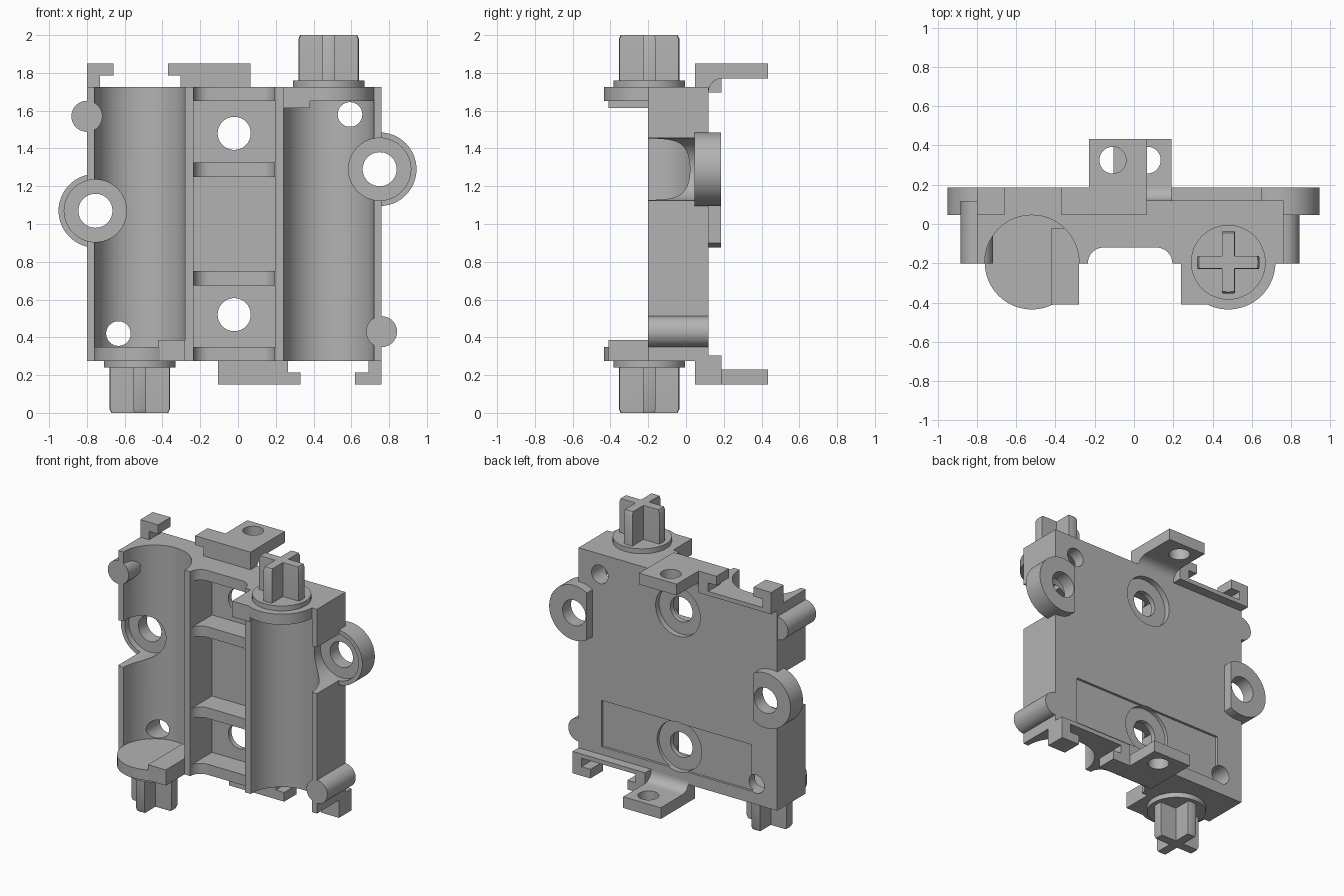
import bpy, bmesh, math
from mathutils import Matrix, Vector

cube = bpy.data.objects.get("Cube")
if cube:
    bpy.data.objects.remove(cube, do_unlink=True)

grey = bpy.data.materials.new("grey_plastic")
grey.use_nodes = True
COLOUR = (0.45, 0.45, 0.45, 1)
grey.diffuse_color = COLOUR
grey.node_tree.nodes["Principled BSDF"].inputs["Base Color"].default_value = COLOUR

# Half turn about the y axis through the middle of the body
MID_X, MID_Z = -0.02, 1.0
PIVOT = Matrix.Translation((MID_X, 0, MID_Z))
HALF_TURN = PIVOT @ Matrix.Rotation(math.pi, 4, 'Y') @ PIVOT.inverted()


def prism(name, points, axis, lo, hi, turn=False, tip=None):
    """Extrude a 2D outline along an axis; tip=(height, scale, centre) tapers the end."""
    def place(p, d):
        return {'x': (d, p[0], p[1]), 'y': (p[0], d, p[1]), 'z': (p[0], p[1], d)}[axis]
    bm = bmesh.new()
    layers = [(lo, points), (hi, points)]
    if tip:
        height, scale, c = tip
        layers.append((hi + height, [(c[0] + (p[0] - c[0]) * scale,
                                      c[1] + (p[1] - c[1]) * scale) for p in points]))
    rings = [[bm.verts.new(place(p, d)) for p in pts] for d, pts in layers]
    bm.faces.new(rings[0])
    bm.faces.new(rings[-1])
    n = len(points)
    for a, b in zip(rings, rings[1:]):
        for i in range(n):
            bm.faces.new((a[i], a[(i + 1) % n], b[(i + 1) % n], b[i]))
    bmesh.ops.recalc_face_normals(bm, faces=bm.faces)
    if turn:
        bm.transform(HALF_TURN)
    mesh = bpy.data.meshes.new(name)
    bm.to_mesh(mesh)
    bm.free()
    mesh.materials.append(grey)
    obj = bpy.data.objects.new(name, mesh)
    bpy.context.collection.objects.link(obj)
    return obj


def box(name, x, y, z, turn=False):
    return prism(name, [(x[0], y[0]), (x[1], y[0]), (x[1], y[1]), (x[0], y[1])],
                 'z', z[0], z[1], turn)


def arc(c, r, start=0, end=360, steps=64):
    return [(c[0] + r * math.cos(math.radians(start + (end - start) * i / steps)),
             c[1] + r * math.sin(math.radians(start + (end - start) * i / steps)))
            for i in range(steps + 1 if end - start != 360 else steps)]


def cylinder(name, c, r, axis, lo, hi, turn=False):
    return prism(name, arc(c, r), axis, lo, hi, turn)


def boolean(target, tool, mode='DIFFERENCE', keep=False):
    mod = target.modifiers.new("cut", 'BOOLEAN')
    mod.operation, mod.solver, mod.object = mode, 'EXACT', tool
    bpy.context.view_layer.objects.active = target
    bpy.ops.object.modifier_apply(modifier=mod.name)
    if not keep:
        bpy.data.objects.remove(tool, do_unlink=True)


# Body block
LEFT, RIGHT, BACK, FRONT = -0.80, 0.76, 0.12, -0.20
LOW, HIGH = 0.275, 1.725
body = box("body", (LEFT, RIGHT), (FRONT, BACK), (LOW, HIGH))

# Arched mouth of the middle recess, then pockets between the ribs
W0, W1, ARCH = -0.235, 0.195, 0.08
mouth = ([(W0, -0.3)] + arc((W0 + ARCH, FRONT), ARCH, 180, 90, 10)
         + arc((W1 - ARCH, FRONT), ARCH, 90, 0, 10) + [(W1, -0.3)])
boolean(body, prism("mouth_cutter", mouth, 'z', 0.1, 1.9))
for z in ((0.35, 0.675), (0.75, 1.25), (1.325, 1.65)):
    boolean(body, box("pocket_cutter", (W0, W1), (-0.3, 0.045), z))

# Half-round channels and small through holes
HUB = (0.48, -0.195)
for turn in (False, True):
    boolean(body, cylinder("channel_cutter", HUB, 0.24, 'z', 0.1, 1.9, turn))
    boolean(body, cylinder("pin_hole_cutter", (0.593, 1.58), 0.065, 'y', -0.5, 0.5, turn))

# Shallow label recess and countersunk screw holes on the back
boolean(body, box("label_cutter", (-0.60, 0.58), (0.103, 0.3), (0.36, 0.69)))
for z in (0.52, 1.48):
    boolean(body, cylinder("counterbore_cutter", (MID_X, z), 0.175, 'y', 0.08, 0.3))
    boolean(body, cylinder("screw_hole_cutter", (MID_X, z), 0.0875, 'y', -0.5, 0.5))

# Mounting ears: flat-sided rings bored through the side walls
for name, c, x_range in (("left_ear", (0.75, 1.29), (0.65, 1.2)),
                         ("right_ear", (-0.755, 1.07), (-1.2, -0.66))):
    ear = cylinder(name, c, 0.195, 'y', 0.045, 0.185)
    boolean(ear, box("ear_trim", x_range, (-0.5, 0.5), (0.5, 1.8)), 'INTERSECT')
    for r, lo, hi in ((0.165, -0.5, 0.09), (0.09, -0.5, 0.5)):
        bore = cylinder("ear_bore", c, r, 'y', lo, hi)
        boolean(ear, bore, keep=True)
        boolean(body, bore)

# Parts that appear twice, the second turned half round
ARM, REACH = 0.033, 0.16
for turn, tag in ((False, "upper"), (True, "lower")):
    # End cap, corner block and flange
    cylinder(tag + "_end_cap", HUB, 0.24, 'z', 1.65, HIGH, turn)
    box(tag + "_cap_block", (0.24, 0.38), (-0.41, -0.02), (1.613, HIGH), turn)
    cylinder(tag + "_flange", HUB, 0.19, 'z', HIGH - 0.01, 1.76, turn)

    # Cross-shaped shaft
    cross = []
    half = math.degrees(math.asin(ARM / REACH))
    for k in range(4):
        a = 90 * k
        cross += arc(HUB, REACH, a - half, a + half, 6)
        cross += arc(HUB, ARM * math.sqrt(2), a + 45, a + 46, 1)[:1]
    prism(tag + "_cross_shaft", cross, 'z', 1.75, 1.98, turn, (0.02, 0.94, HUB))

    # Side nub
    cylinder(tag + "_side_nub", (-0.80, 1.57), 0.082, 'y', FRONT, BACK - 0.002, turn)

    # Hook and stepped clip, each an outline pushed through the back edge
    y0, y1 = 0.047, 0.187
    hook = [(LEFT, 1.70), (-0.73, 1.70), (-0.73, 1.785), (-0.66, 1.785), (-0.66, 1.85), (LEFT, 1.85)]
    prism(tag + "_hook", hook, 'y', y0, y1, turn)
    clip = [(-0.305, 1.70), (-0.23, 1.70), (-0.23, 1.85), (-0.37, 1.85), (-0.37, 1.785), (-0.305, 1.785)]
    prism(tag + "_clip", clip, 'y', y0, y1, turn)
    box(tag + "_back_rail", (LEFT, -0.23), (0.10, y1), (1.695, HIGH), turn)

    # Tongue with a filleted root and a hole
    side = ([(y0, 1.85), (y0, 1.70), (BACK, 1.70)]
            + arc((BACK + 0.07, 1.70), 0.07, 180, 90, 10) + [(0.433, 1.77), (0.433, 1.85)])
    tongue = prism(tag + "_tongue", side, 'x', -0.23, 0.065, turn)
    boolean(tongue, cylinder("tongue_hole", (-0.108, 0.325), 0.068, 'z', 1.6, 2.0, turn))

# Smooth the curved walls, keep edges crisp
bpy.ops.object.select_all(action='DESELECT')
for obj in bpy.context.collection.objects:
    if obj.type == 'MESH':
        obj.select_set(True)
        bpy.context.view_layer.objects.active = obj
bpy.ops.object.shade_smooth_by_angle(angle=math.radians(30))
